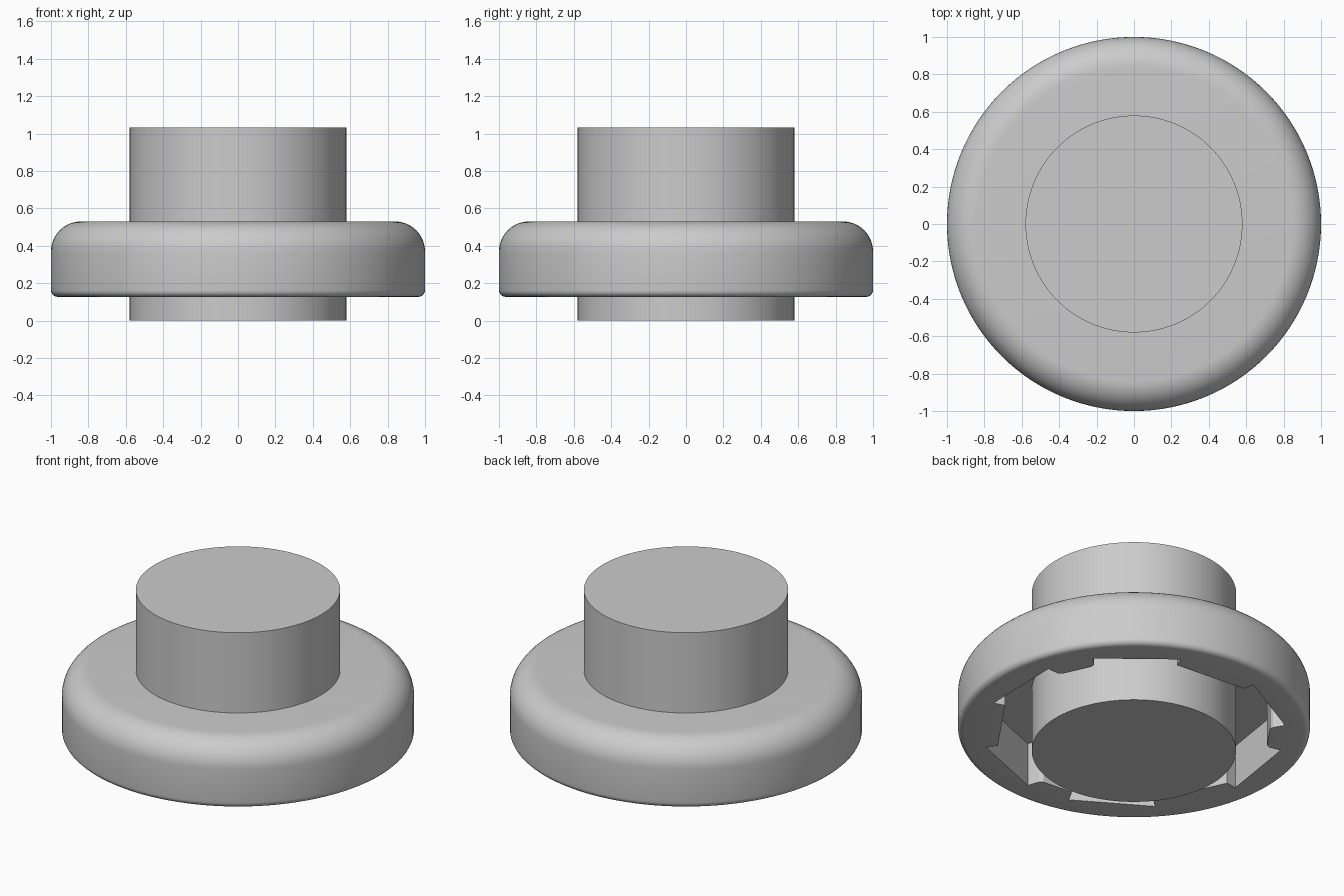
import bpy, bmesh, math

if "Cube" in bpy.data.objects:
    bpy.data.objects.remove(bpy.data.objects["Cube"])

grey = bpy.data.materials.new("light_grey")
grey.diffuse_color = (0.6, 0.6, 0.6, 1)
grey.use_nodes = True
grey.node_tree.nodes["Principled BSDF"].inputs["Base Color"].default_value = grey.diffuse_color


def make_object(name, bm):
    bmesh.ops.remove_doubles(bm, verts=bm.verts, dist=1e-5)
    bmesh.ops.recalc_face_normals(bm, faces=bm.faces)
    mesh = bpy.data.meshes.new(name)
    bm.to_mesh(mesh)
    bm.free()
    mesh.materials.append(grey)
    obj = bpy.data.objects.new(name, mesh)
    bpy.context.collection.objects.link(obj)
    return obj


def lathe(name, profile, steps=128):
    bm = bmesh.new()
    verts = [bm.verts.new((r, 0, z)) for r, z in profile]
    edges = [bm.edges.new(pair) for pair in zip(verts, verts[1:])]
    bmesh.ops.spin(bm, geom=verts + edges, cent=(0, 0, 0), axis=(0, 0, 1),
                   angle=math.tau, steps=steps)
    return make_object(name, bm)


def smooth(obj):
    bpy.ops.object.select_all(action='DESELECT')
    obj.select_set(True)
    bpy.context.view_layer.objects.active = obj
    bpy.ops.object.shade_smooth_by_angle(angle=math.radians(30))


def arc(cr, cz, rad, start, end, n):
    return [(cr + rad * math.cos(math.radians(start + (end - start) * i / n)),
             cz + rad * math.sin(math.radians(start + (end - start) * i / n)))
            for i in range(n + 1)]


# Solid shaft
shaft = lathe("shaft", [(0, 0), (0.58, 0), (0.58, 1.033), (0, 1.033)])

# Rounded cap
cap = lathe("cap", [(0, 0.127)] + arc(0.965, 0.162, 0.035, -90, 0, 5)
            + arc(0.84, 0.37, 0.16, 0, 90, 12) + [(0, 0.53)])

# Underside recess outline: narrow and wide teeth alternate, three times round
narrow = [(0.86, 9.5), (0.79, 8.3), (0.772, 6.8)]     # radius, half angle
wide = [(0.86, 17), (0.79, 17)]
outline = []
for k in range(3):
    for teeth, centre in ((narrow, 25), (wide, 85)):
        side = [(r, -a) for r, a in teeth] + [(r, a) for r, a in reversed(teeth)]
        for r, a in side:
            t = math.radians(centre + 120 * k + a)
            outline.append((r * math.cos(t), r * math.sin(t)))

bm = bmesh.new()
base = bm.faces.new([bm.verts.new((x, y, 0.05)) for x, y in outline])
top = bmesh.ops.extrude_face_region(bm, geom=[base])["geom"]
bmesh.ops.translate(bm, vec=(0, 0, 0.35),
                    verts=[v for v in top if isinstance(v, bmesh.types.BMVert)])
cutter = make_object("recess_cutter", bm)
cutter.hide_render = True

# Cut the recess into the cap and apply it
mod = cap.modifiers.new("recess", 'BOOLEAN')
mod.operation = 'DIFFERENCE'
mod.solver = 'EXACT'
mod.object = cutter
bpy.context.view_layer.objects.active = cap
bpy.ops.object.modifier_apply(modifier=mod.name)
bpy.data.objects.remove(cutter)

smooth(shaft)
smooth(cap)
